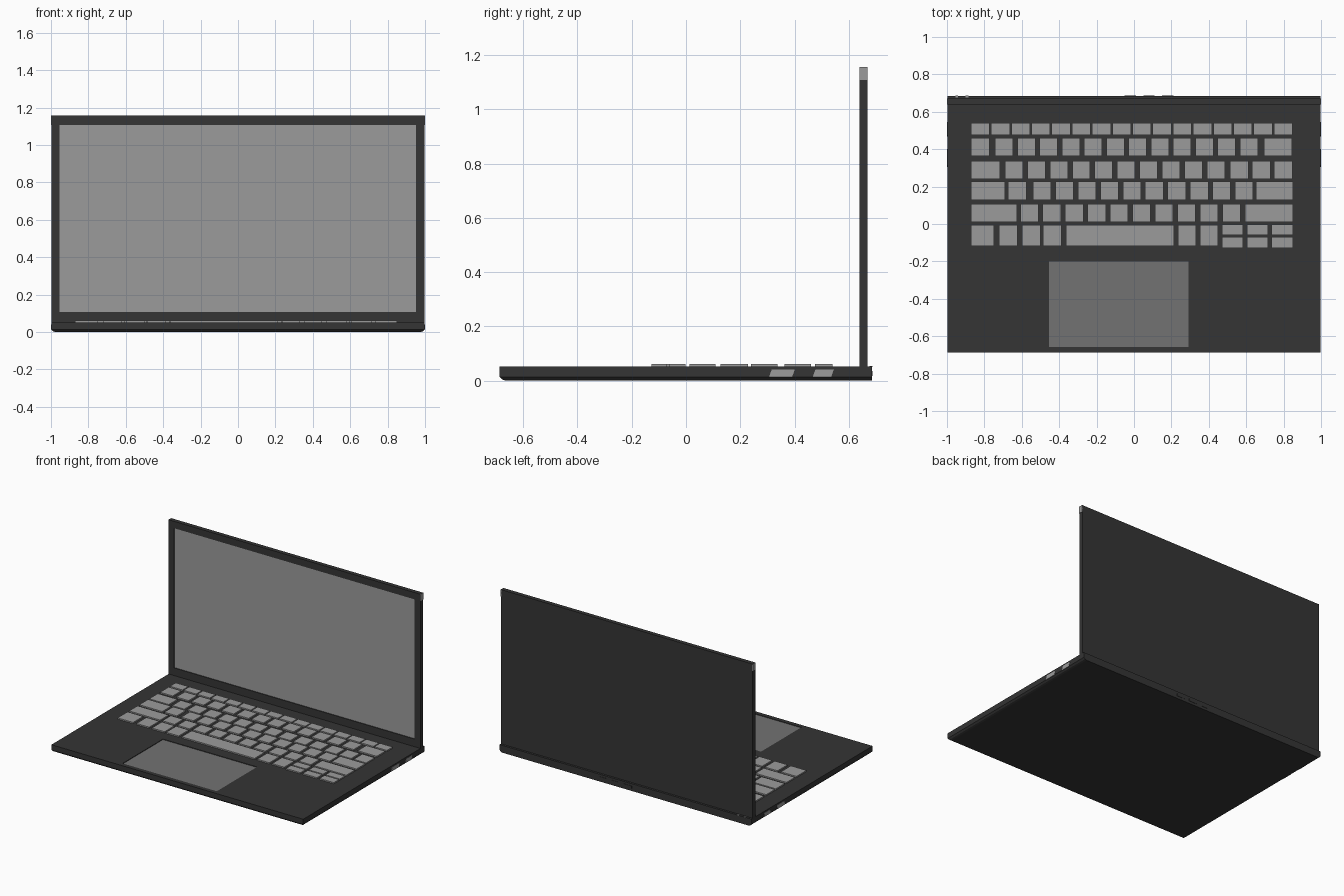
import bpy, bmesh
from mathutils import Matrix, Vector

if "Cube" in bpy.data.objects:
    bpy.data.objects.remove(bpy.data.objects["Cube"])


def material(name, value):
    m = bpy.data.materials.new(name)
    m.use_nodes = True
    colour = (value, value, value, 1)
    m.diffuse_color = colour
    m.node_tree.nodes["Principled BSDF"].inputs["Base Color"].default_value = colour
    return m


body_mat = material("dark shell", 0.035)
pad_mat = material("touchpad grey", 0.17)
light_mat = material("light grey", 0.33)


def finish(name, bm, *mats):
    bmesh.ops.recalc_face_normals(bm, faces=bm.faces)
    mesh = bpy.data.meshes.new(name)
    bm.to_mesh(mesh)
    bm.free()
    ob = bpy.data.objects.new(name, mesh)
    bpy.context.collection.objects.link(ob)
    for m in mats:
        mesh.materials.append(m)


def add_box(bm, lo, hi, shear=0):
    """Box between two corners; shear slides its top along y."""
    lo, hi = Vector(lo), Vector(hi)
    for v in bmesh.ops.create_cube(bm, size=1)["verts"]:
        slide = Vector((0, shear * v.co.z, 0))
        v.co = (lo + hi) / 2 + Matrix.Diagonal(hi - lo) @ v.co + slide


def recess(bm, face, x0, x1, axis, a0, a1, depth):
    """Cut a sunken rectangular panel into a face and give it material 1."""
    bmesh.ops.inset_region(bm, faces=[face], thickness=0.01)
    mid = sum(v.co[axis] for v in face.verts) / 4
    for v in face.verts:
        v.co.x = x0 if v.co.x < 0 else x1
        v.co[axis] = a0 if v.co[axis] < mid else a1
    normal = face.normal.copy()
    bmesh.ops.inset_region(bm, faces=[face], thickness=0.0005)
    for v in face.verts:
        v.co -= normal * depth
    face.material_index = 1


# Base: stacked outlines, rounded under the front and sides, with a sunken touchpad
bm = bmesh.new()
rings = []
for z, inset in ((0, 0.022), (0.004, 0.01), (0.014, 0), (0.052, 0)):
    w, front = 0.998 - inset, -0.687 + inset
    rings.append([bm.verts.new((x, y, z)) for x, y in
                  ((-w, front), (w, front), (w, 0.685), (-w, 0.685))])
for low, high in zip(rings, rings[1:]):
    for i in range(4):
        j = (i + 1) % 4
        bm.faces.new((low[i], low[j], high[j], high[i]))
bm.faces.new(rings[0][::-1])
top = bm.faces.new(rings[-1])
bm.normal_update()
recess(bm, top, -0.455, 0.292, 1, -0.657, -0.2, 0.004)
finish("base", bm, body_mat, pad_mat)

# Lid with a sunken screen
bm = bmesh.new()
add_box(bm, (-0.998, 0.64, 0.05), (0.998, 0.67, 1.157))
bm.normal_update()
front_face = min(bm.faces, key=lambda f: f.calc_center_median().y)
recess(bm, front_face, -0.955, 0.953, 2, 0.107, 1.108, 0.005)
finish("lid", bm, body_mat, light_mat)

# Keyboard: each row has back and front y, then runs of (left, key width, count, pitch)
rows = {
    "function": (0.54, 0.475, [(-0.872, 0.1, 16, 0.108)]),
    "number": (0.46, 0.363, [(-0.872, 0.1, 1, 0), (-0.743, 0.097, 12, 0.119), (0.695, 0.15, 1, 0)]),
    "upper_letter": (0.338, 0.24, [(-0.872, 0.155, 1, 0), (-0.69, 0.096, 10, 0.12), (0.513, 0.098, 3, 0.118)]),
    "middle_letter": (0.228, 0.128, [(-0.872, 0.182, 1, 0), (-0.674, 0.1, 1, 0), (-0.54, 0.097, 10, 0.12),
                                     (0.652, 0.198, 1, 0)]),
    "lower_letter": (0.108, 0.012, [(-0.872, 0.246, 1, 0), (-0.608, 0.097, 10, 0.12), (0.593, 0.257, 1, 0)]),
    "space": (-0.005, -0.118, [(-0.872, 0.123, 1, 0), (-0.722, 0.1, 1, 0), (-0.6, 0.1, 2, 0.113),
                               (-0.364, 0.578, 1, 0), (0.235, 0.096, 2, 0.118)]),
    "upper_arrow": (-0.002, -0.06, [(0.47, 0.113, 3, 0.133)]),
    "lower_arrow": (-0.07, -0.128, [(0.47, 0.113, 3, 0.133)]),
}
for name, (back, front, runs) in rows.items():
    bm = bmesh.new()
    for left, width, count, pitch in runs:
        for i in range(count):
            x = left + i * pitch
            add_box(bm, (x, front, 0.05), (x + width, back, 0.061))
    finish(name + "_keys", bm, light_mat)

# Slanted side ports and lid end caps, mirrored left and right
for side, sign in (("left", 1), ("right", -1)):
    x = sign * 0.997
    bm = bmesh.new()
    for y0, y1 in ((0.311, 0.396), (0.472, 0.54)):
        add_box(bm, (x - 0.003, y0, 0.013), (x + 0.003, y1, 0.041), 0.01)
    finish(side + "_ports", bm, light_mat)
    bm = bmesh.new()
    add_box(bm, (x - 0.003, 0.64, 1.108), (x + 0.003, 0.67, 1.157))
    finish(side + "_lid_cap", bm, light_mat)

# Rear ports and two status lights at the back corner
bm = bmesh.new()
for x in (-0.02, 0.08, 0.18):
    add_box(bm, (x - 0.03, 0.682, 0.018), (x + 0.03, 0.687, 0.036))
finish("rear_ports", bm, body_mat)
bm = bmesh.new()
for x in (-0.947, -0.893):
    add_box(bm, (x - 0.007, 0.676, 0.05), (x + 0.007, 0.687, 0.054))
finish("status_lights", bm, light_mat)
